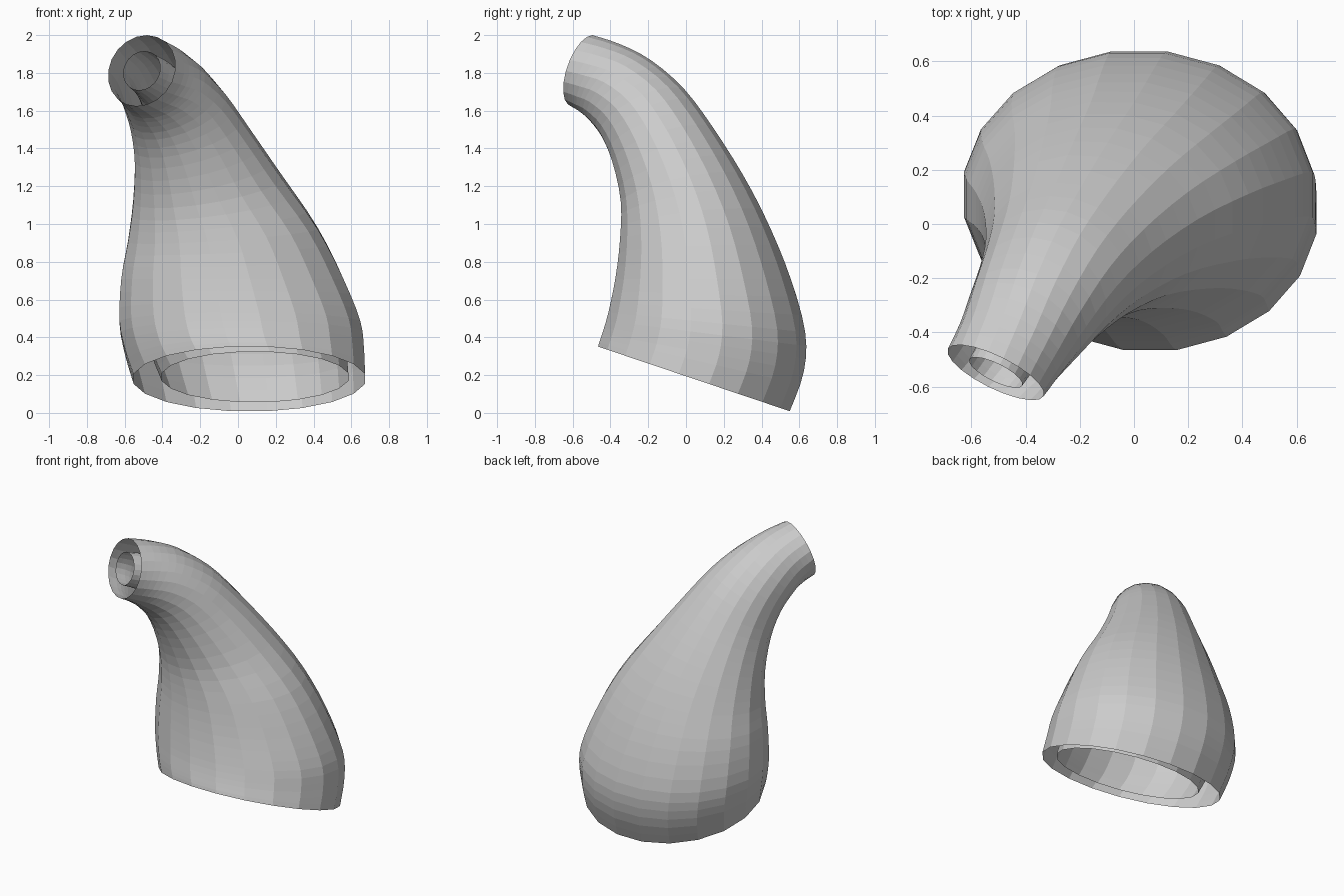
import bpy, bmesh
from mathutils import Vector

if "Cube" in bpy.data.objects:
    bpy.data.objects.remove(bpy.data.objects["Cube"])

SIDES, STEPS = 20, 3

# Key sections: centre x y z, axis direction x y z, half width, half depth
KEYS = [
    (0.06, 0.042, 0.18, 0.00, 0.32, 0.95, 0.62, 0.542),
    (0.035, 0.09, 0.32, 0.00, 0.18, 0.98, 0.64, 0.55),
    (0.01, 0.11, 0.48, 0.00, 0.10, 1.00, 0.645, 0.53),
    (-0.03, 0.09, 0.71, 0.00, 0.00, 1.00, 0.595, 0.47),
    (-0.08, 0.05, 0.94, -0.07, -0.07, 1.00, 0.51, 0.405),
    (-0.16, -0.02, 1.18, -0.17, -0.22, 1.00, 0.405, 0.335),
    (-0.24, -0.12, 1.41, -0.27, -0.33, 1.00, 0.32, 0.285),
    (-0.315, -0.225, 1.585, -0.40, -0.50, 1.00, 0.27, 0.255),
    (-0.39, -0.345, 1.705, -0.48, -0.75, 0.85, 0.235, 0.23),
    (-0.45, -0.45, 1.77, -0.45, -0.88, 0.55, 0.21, 0.21),
    (-0.51, -0.548, 1.812, -0.42, -0.85, 0.30, 0.197, 0.197),
]


def smooth_sections():
    """Catmull-Rom interpolation through the key sections."""
    pts = [Vector(k) for k in KEYS]
    pts = [pts[0] * 2 - pts[1]] + pts + [pts[-1] * 2 - pts[-2]]
    out = []
    for i in range(1, len(pts) - 2):
        a, b, c, d = pts[i - 1:i + 3]
        for s in range(STEPS):
            t = s / STEPS
            out.append(0.5 * (2 * b + (c - a) * t + (2 * a - 5 * b + 4 * c - d) * t * t
                              + (3 * b - a - 3 * c + d) * t ** 3))
    out.append(pts[-2])
    return out


def tube(name, wall_bottom, wall_top, flip):
    """Open bent tube, inset from the outer skin by the wall thickness."""
    from math import sin, cos, tau
    secs = smooth_sections()
    bm = bmesh.new()
    rings = []
    for i, s in enumerate(secs):
        f = i / (len(secs) - 1)
        wall = wall_bottom + (wall_top - wall_bottom) * f
        n = Vector(s[3:6]).normalized()
        u = (Vector((1, 0, 0)) - n * n.x).normalized()
        v = n.cross(u)
        c = Vector(s[0:3])
        if flip:
            c += Vector((0.03, 0, 0.01)) * max(0, 1 - 3 * f)
        ring = []
        for k in range(SIDES):
            a = tau * (k + 0.5) / SIDES
            ring.append(bm.verts.new(c + u * (s[6] - wall) * cos(a) + v * (s[7] - wall) * sin(a)))
        rings.append(ring)
    for lo, hi in zip(rings, rings[1:]):
        for k in range(SIDES):
            j = (k + 1) % SIDES
            quad = [lo[k], lo[j], hi[j], hi[k]]
            bm.faces.new(quad[::-1] if flip else quad)
    mesh = bpy.data.meshes.new(name)
    bm.to_mesh(mesh)
    bm.free()
    bpy.context.collection.objects.link(bpy.data.objects.new(name, mesh))


# Outer skin and the separate inner lining, both open at the ends
tube("outer_skin", 0, 0, False)
tube("inner_lining", 0.12, 0.088, True)
